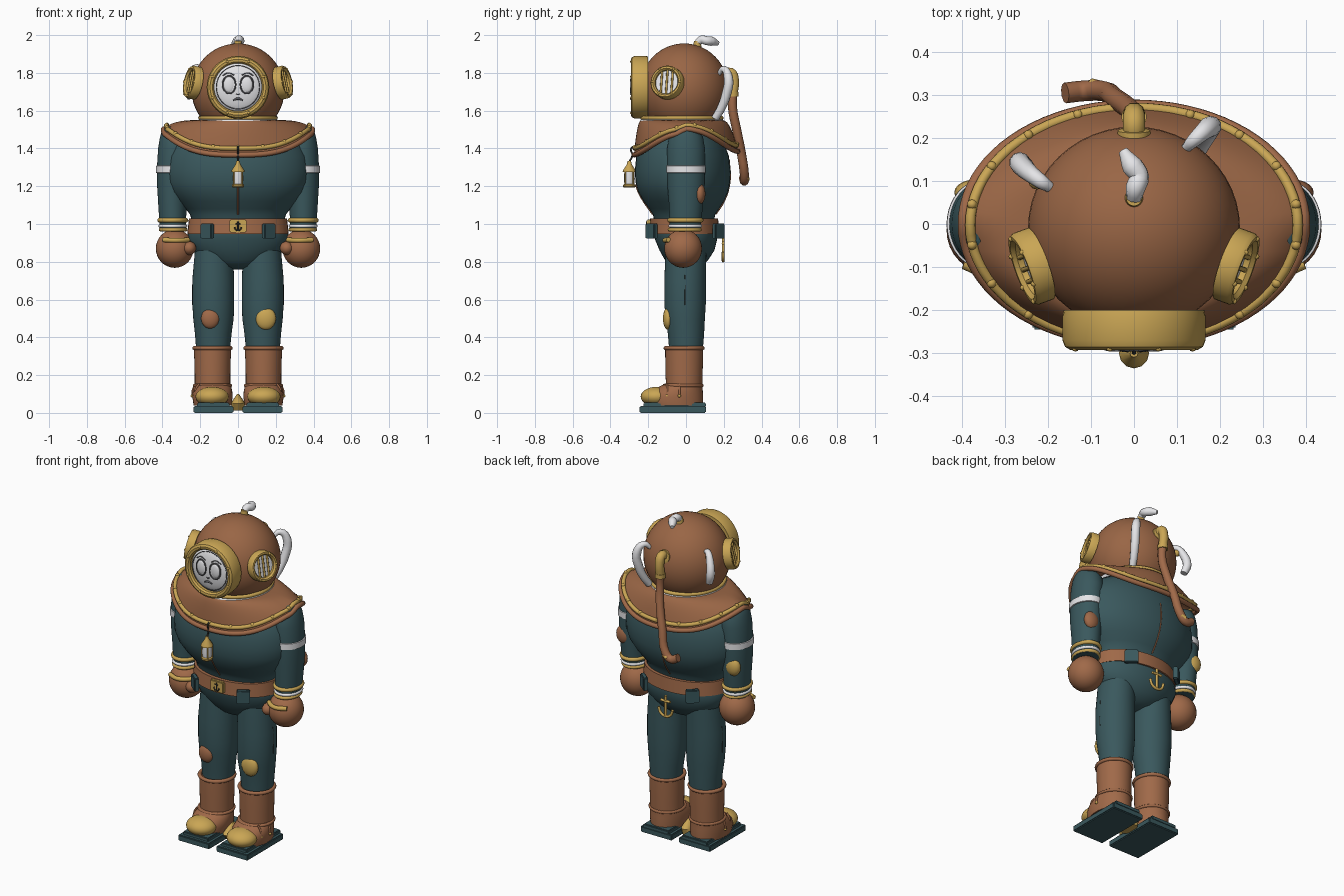
import bpy, bmesh, math
from math import sin, cos, pi, tau, sqrt
from mathutils import Vector, Matrix

cube = bpy.data.objects.get("Cube")
if cube:
    bpy.data.objects.remove(cube)


def material(name, rgb):
    m = bpy.data.materials.new(name)
    m.use_nodes = True
    col = (*rgb, 1)
    m.diffuse_color = col
    m.node_tree.nodes["Principled BSDF"].inputs["Base Color"].default_value = col
    return m


COPPER = material("copper brown", (.35, .142, .066))
HELMET = material("aged copper", (.32, .132, .06))
TEAL = material("suit teal", (.042, .098, .11))
GOLD = material("brass", (.59, .38, .09))
WHITE = material("white", (.78, .78, .8))
GREY = material("grey lines", (.1, .1, .11))
DARK = material("dark metal", (.03, .03, .025))


def smooth(ob, angle=45):
    bpy.ops.object.select_all(action='DESELECT')
    ob.select_set(True)
    bpy.context.view_layer.objects.active = ob
    bpy.ops.object.shade_smooth_by_angle(angle=math.radians(angle))


def finish(name, bm, mat, angle=45):
    bmesh.ops.recalc_face_normals(bm, faces=bm.faces)
    me = bpy.data.meshes.new(name)
    bm.to_mesh(me)
    bm.free()
    me.materials.append(mat)
    ob = bpy.data.objects.new(name, me)
    bpy.context.collection.objects.link(ob)
    smooth(ob, angle)


def skin(name, rings, mat, cap=True, angle=45):
    """Join a stack of equal closed rings of points."""
    bm = bmesh.new()
    rows = [[bm.verts.new(p) for p in r] for r in rings]
    n = len(rows[0])
    for a, b in zip(rows, rows[1:]):
        for i in range(n):
            bm.faces.new((a[i], a[(i + 1) % n], b[(i + 1) % n], b[i]))
    if cap:
        bm.faces.new(rows[0])
        bm.faces.new(rows[-1])
    finish(name, bm, mat, angle)


def loft(name, sections, mat, n=40):
    """Sections are (z, rx, ry, cx, cy)."""
    skin(name, [[(cx + rx * cos(tau * i / n), cy + ry * sin(tau * i / n), z)
                 for i in range(n)] for z, rx, ry, cx, cy in sections], mat)


def lathe(name, profile, mat, loc, axis=(0, 0, 1), n=40, cap=True):
    """Profile is (radius, height along axis)."""
    m = Matrix.Translation(loc) @ Vector(axis).to_track_quat('Z', 'Y').to_matrix().to_4x4()
    skin(name, [[m @ Vector((r * cos(tau * i / n), r * sin(tau * i / n), h))
                 for i in range(n)] for r, h in profile], mat, cap, 35)


def ball(name, loc, size, mat, n=32):
    bm = bmesh.new()
    bmesh.ops.create_uvsphere(bm, u_segments=n, v_segments=n // 2, radius=1,
                              matrix=Matrix.Translation(loc) @ Matrix.Diagonal((*size, 1)))
    finish(name, bm, mat)


def box(name, loc, size, mat, turn=0):
    bm = bmesh.new()
    bmesh.ops.create_cube(bm, size=1, matrix=Matrix.Translation(loc)
                          @ Matrix.Rotation(turn, 4, 'Z') @ Matrix.Diagonal((*size, 1)))
    bmesh.ops.bevel(bm, geom=bm.edges[:], offset=.005, segments=2, affect='EDGES')
    finish(name, bm, mat)


def tube(name, pts, r, mat, radii=None, cyclic=False, res=4):
    cu = bpy.data.curves.new(name, 'CURVE')
    cu.dimensions = '3D'
    cu.bevel_depth, cu.bevel_resolution, cu.resolution_u = r, 3, res
    cu.use_fill_caps = True
    sp = cu.splines.new('BEZIER')
    sp.bezier_points.add(len(pts) - 1)
    for k, (bp, p) in enumerate(zip(sp.bezier_points, pts)):
        bp.co = p
        bp.handle_left_type = bp.handle_right_type = 'AUTO'
        bp.radius = radii[k] if radii else 1
    sp.use_cyclic_u = cyclic
    cu.materials.append(mat)
    ob = bpy.data.objects.new(name, cu)
    bpy.context.collection.objects.link(ob)
    bpy.ops.object.select_all(action='DESELECT')
    ob.select_set(True)
    bpy.context.view_layer.objects.active = ob
    bpy.ops.object.convert(target='MESH')
    smooth(bpy.context.object, 60)


def hoop(name, z, rx, ry, cx, cy, r, mat):
    tube(name, [(cx + rx * cos(tau * i / 16), cy + ry * sin(tau * i / 16), z)
                for i in range(16)], r, mat, cyclic=True)


def anchor(name, x, y, z, h, r, mat):
    tube(name + "_shank", [(x, y, z), (x, y, z - h)], r, mat)
    tube(name + "_stock", [(x - h * .25, y, z - h * .25), (x + h * .25, y, z - h * .25)], r, mat)
    tube(name + "_arms", [(x + h * .38 * cos(a), y, z - h * .62 + h * .38 * sin(a))
                          for a in (pi, pi * 1.25, pi * 1.5, pi * 1.75, tau)], r, mat)


# Torso, hips and belt
loft("torso", [(1.0, .24, .155, 0, -.01), (1.05, .254, .165, 0, -.01), (1.08, .277, .185, 0, -.01),
               (1.12, .318, .213, 0, -.012), (1.17, .358, .238, 0, -.015), (1.22, .378, .25, 0, -.017),
               (1.28, .383, .253, 0, -.018), (1.36, .372, .245, 0, -.018), (1.44, .335, .215, 0, -.018),
               (1.51, .24, .18, 0, -.02)], TEAL)
loft("hips", [(.76, .03, .03, 0, 0), (.775, .11, .08, 0, 0), (.81, .185, .115, 0, .003),
              (.86, .24, .145, 0, .005), (.92, .27, .165, 0, 0), (.97, .262, .17, 0, -.005),
              (1.03, .24, .155, 0, -.01)], TEAL)
loft("belt", [(.948, .255, .165, 0, -.01), (.948, .268, .186, 0, -.01),
              (1.028, .26, .18, 0, -.01), (1.028, .24, .16, 0, -.01)], COPPER)
box("buckle", (0, -.197, .99), (.09, .022, .068), GOLD)
anchor("buckle_anchor", 0, -.208, 1.014, .048, .004, DARK)
for s in (1, -1):
    box("front_pouch", (s * .163, -.182, .962), (.076, .028, .08), TEAL, s * .7)
    box("back_pouch", (s * .163, .172, .962), (.076, .028, .08), TEAL, -s * .7)
tube("front_seam", [(0, -.266, 1.21), (0, -.253, 1.17), (0, -.225, 1.12), (0, -.176, 1.05)], .004, COPPER)
tube("back_seam", [(0, .228, 1.34), (0, .233, 1.23), (0, .202, 1.12), (0, .156, 1.05)], .004, COPPER)
anchor("hanging_anchor", 0, .197, .93, .125, .008, GOLD)

# Flared collar with rim, brass trim and bolts
def collar_point(a, t, lift=0):
    s = abs(cos(a))
    rim = (1.372 if sin(a) < 0 else 1.39) + .118 * s ** 3
    x = (.205 + .19 * t) * cos(a)
    y = (.215 + .06 * t ** .8) * sin(a) - .02 * (1 - t)
    return (x, y, 1.55 + (rim - 1.55) * t ** (1.7 + 1.3 * s ** 4) + lift)


skin("collar", [[collar_point(tau * i / 56, k / 8) for i in range(56)] for k in range(9)], HELMET, False)
around = [tau * i / 40 for i in range(40)]
tube("collar_rim", [collar_point(a, 1, -.006) for a in around], .014, COPPER, cyclic=True, res=2)
tube("collar_trim", [collar_point(a, .92, .005) for a in around], .012, GOLD, cyclic=True, res=2)
for i in range(18):
    ball("collar_bolt", collar_point(tau * (i + .5) / 18, .93, .013), (.012, .012, .012), GOLD, 10)

# Helmet and neck rings
ball("helmet", (0, -.01, 1.71), (.246, .236, .246), HELMET, 48)
hoop("neck_gasket", 1.543, .197, .207, 0, -.022, .015, WHITE)
hoop("neck_band", 1.562, .2, .21, 0, -.022, .011, GOLD)

# Front window with face
lathe("front_window_frame", [(.127, 0), (.163, 0), (.166, .015), (.166, .07), (.16, .085), (.148, .092),
                             (.135, .09), (.127, .08), (.127, 0)], GOLD, (0, -.2, 1.724), (0, -1, 0), cap=False)
for i in range(8):
    a = tau * (i + .5) / 8
    ball("frame_bolt", (.147 * cos(a), -.29, 1.724 + .147 * sin(a)), (.008, .006, .008), GOLD, 8)
ball("face", (0, -.255, 1.724), (.13, .038, .13), WHITE)


def on_face(x, z, out=.001):
    return (x, -.255 - .038 * sqrt(1 - (x * x + (z - 1.724) ** 2) / .0169) - out, z)


tube("face_outline", [on_face(.115 * cos(a), 1.724 + .115 * sin(a)) for a in around],
     .0025, GREY, cyclic=True, res=2)
for s in (1, -1):
    ball("eye", on_face(s * .047, 1.738, -.004), (.03, .01, .042), WHITE, 20)
    tube("eye_outline", [on_face(s * .047 + .034 * cos(a), 1.738 + .047 * sin(a))
                         for a in [tau * i / 12 for i in range(12)]], .004, GREY, cyclic=True)
    tube("brow", [on_face(s * x, z) for x, z in ((.02, 1.788), (.05, 1.8), (.082, 1.785))], .003, GREY)
tube("nose", [on_face(x, z) for x, z in ((-.01, 1.69), (0, 1.685), (.01, 1.69))], .003, GREY)
tube("mouth", [on_face(x, z) for x, z in ((-.026, 1.654), (0, 1.664), (.026, 1.654))], .007, GREY, (.5, 1, .5))

# Side windows with bars, tilted slightly upward
for s in (1, -1):
    n, t = Vector((s * .92, -.335, .2)).normalized(), Vector((s * .335, .92, 0)).normalized()
    u = n.cross(t)
    c = Vector((s * .217, -.092, 1.745))
    lathe("side_window_frame", [(.064, 0), (.088, 0), (.088, .036), (.082, .046), (.072, .046),
                                (.064, .036), (.064, 0)], GOLD, c, n, cap=False)
    lathe("side_window_glass", [(.066, 0), (.066, .022)], WHITE, c, n)
    for k in (-1, 0, 1):
        p, h = c + n * .03 + t * .03 * k, u * (.066 - .009 * abs(k))
        tube("window_bar", [p - h, p + h], .006, GOLD)
    for i in range(6):
        a = tau * i / 6
        ball("side_frame_bolt", c + n * .045 + t * .077 * cos(a) + u * .077 * sin(a),
             (.007, .007, .007), GOLD, 8)

# Air hose at the back
lathe("hose_flange", [(.038, 0), (.038, .022), (.028, .026)], GOLD, (0, .195, 1.785), (0, 1, .15))
tube("hose_elbow", [(0, .2, 1.79), (0, .238, 1.802), (0, .255, 1.765), (0, .249, 1.69)], .026, GOLD)
tube("air_hose", [(0, .249, 1.71), (.004, .246, 1.62), (-.012, .268, 1.5), (-.045, .292, 1.38),
                  (-.075, .309, 1.265), (-.115, .309, 1.227), (-.16, .304, 1.245)], .024, COPPER)
lathe("hose_collar", [(.029, 0), (.029, .025)], GOLD, (0, .249, 1.675))
tube("hose_tip", [(-.075, .318, 1.25), (-.1, .324, 1.235)], .014, GOLD)

# White vapour plumes with brass nozzles
lathe("top_nozzle", [(.022, 0), (.018, .035)], GOLD, (0, .06, 1.935))
tube("top_plume", [(0, .06, 1.96), (.004, .085, 1.976), (.012, .11, 1.97), (-.004, .135, 1.968),
                   (-.025, .17, 1.957)], .023, WHITE, (.8, 1, 1, 1.1, .5))
tube("left_plume", [(.115, .17, 1.79), (.145, .2, 1.82), (.175, .225, 1.77), (.17, .212, 1.68),
                    (.155, .185, 1.61), (.14, .155, 1.56)], .025, WHITE, (.4, .7, 1, 1, .9, .8))
tube("right_plume", [(-.195, .085, 1.82), (-.218, .1, 1.83), (-.252, .127, 1.785), (-.265, .142, 1.72),
                     (-.25, .132, 1.665)], .025, WHITE, (.5, .7, .9, 1, .8))
ball("right_nozzle", (-.225, .1, 1.8), (.02, .02, .02), GOLD, 12)

# Chest lantern
tube("lantern_hook", [(0, -.28, 1.41), (0, -.292, 1.395), (0, -.284, 1.365), (0, -.3, 1.33)], .005, DARK)
lathe("lantern_base", [(.028, 0), (.033, .006), (.033, .014), (.026, .02)], GOLD, (0, -.3, 1.192), n=12)
lathe("lantern_glass", [(.026, 0), (.029, .03), (.026, .07)], WHITE, (0, -.3, 1.21), n=12)
lathe("lantern_roof", [(.035, 0), (.033, .01), (.013, .04), (.009, .058)], GOLD, (0, -.3, 1.276), n=12)
for i in range(4):
    a = pi / 4 + i * pi / 2
    x, y = .03 * cos(a), -.3 + .03 * sin(a)
    tube("lantern_post", [(x, y, 1.2), (x, y, 1.28)], .004, GOLD)

for s in (1, -1):
    # Arms, cuffs and mittens
    loft("arm", [(.96, .068, .08, s * .345, -.005), (1.1, .075, .09, s * .347, 0),
                 (1.2, .08, .098, s * .348, 0), (1.3, .083, .1, s * .346, 0),
                 (1.4, .085, .1, s * .338, 0), (1.46, .077, .09, s * .336, 0),
                 (1.495, .056, .066, s * .346, 0), (1.515, .026, .04, s * .362, 0)], TEAL)
    loft("arm_band", [(1.27, .083, .1, s * .347, 0), (1.272, .088, .104, s * .347, 0),
                      (1.308, .088, .104, s * .346, 0), (1.31, .08, .1, s * .346, 0)], WHITE)
    hoop("upper_cuff", 1.02, .07, .084, s * .345, -.003, .012, GOLD)
    hoop("cuff_lining", .989, .068, .081, s * .345, -.004, .009, WHITE)
    hoop("lower_cuff", .97, .066, .08, s * .343, -.007, .01, GOLD)
    ball("mitten", (s * .335, -.015, .87), (.1, .1, .102), COPPER)
    ball("thumb", (s * .258, -.07, .872), (.036, .044, .036), COPPER, 20)
    tube("mitten_strap", [(s * .262, -.075, .916), (s * .3, -.103, .914), (s * .34, -.112, .914),
                          (s * .395, -.092, .916)], .013, GOLD)
    ball("elbow_patch", (s * .37, .073, 1.16), (.047, .03, .055), COPPER if s > 0 else GOLD, 20)

    # Legs with knee patches
    loft("leg", [(.32, .088, .088, s * .132, 0), (.42, .097, .096, s * .131, 0),
                 (.5, .107, .104, s * .13, -.004), (.58, .111, .11, s * .131, -.005),
                 (.7, .111, .11, s * .131, -.005), (.86, .1, .108, s * .128, 0)], TEAL)
    tube("leg_seam", [(s * .2395, -.005, .73), (s * .242, -.005, .57)], .002, DARK)
    k = 1 if s > 0 else .9
    ball("knee_patch", (s * .147, -.095, .5), (.054 * k, .027, .06 * k), GOLD if s > 0 else COPPER, 24)

    # Boots
    loft("boot_shaft", [(.08, .094, .094, s * .135, -.01), (.2, .094, .098, s * .135, -.01),
                        (.3, .097, .1, s * .135, -.01), (.345, .097, .1, s * .135, -.01)], COPPER)
    hoop("boot_rim", .343, .096, .098, s * .135, -.01, .011, COPPER)
    loft("boot_foot", [(.04, .1, .14, s * .135, -.05), (.08, .106, .147, s * .135, -.056),
                       (.11, .105, .137, s * .135, -.048), (.135, .1, .118, s * .135, -.03),
                       (.155, .092, .1, s * .135, -.012)], COPPER)
    ball("toe_cap", (s * .137, -.155, .086), (.088, .085, .052), GOLD)
    hoop("ankle_strap", .145, .095, .1, s * .135, -.015, .009, COPPER)
    for y in (-.1, -.035):
        x = .228 if y < -.05 else .242
        tube("boot_lace", [(s * (x - .022), y, .155), (s * (x - .004), y, .125), (s * x, y, .09)], .006, COPPER)
        ball("lace_stud", (s * x, y, .09), (.009, .009, .009), GOLD, 8)
    box("upper_sole", (s * .13, -.06, .042), (.172, .33, .026), TEAL)
    box("lower_sole", (s * .13, -.07, .018), (.212, .35, .036), TEAL)

# Brass keel between the boots
loft("boot_keel", [(.012, .03, .06, 0, -.04), (.05, .038, .08, 0, -.05), (.07, .026, .06, 0, -.05),
                   (.1, .005, .015, 0, -.05)], GOLD, 16)
